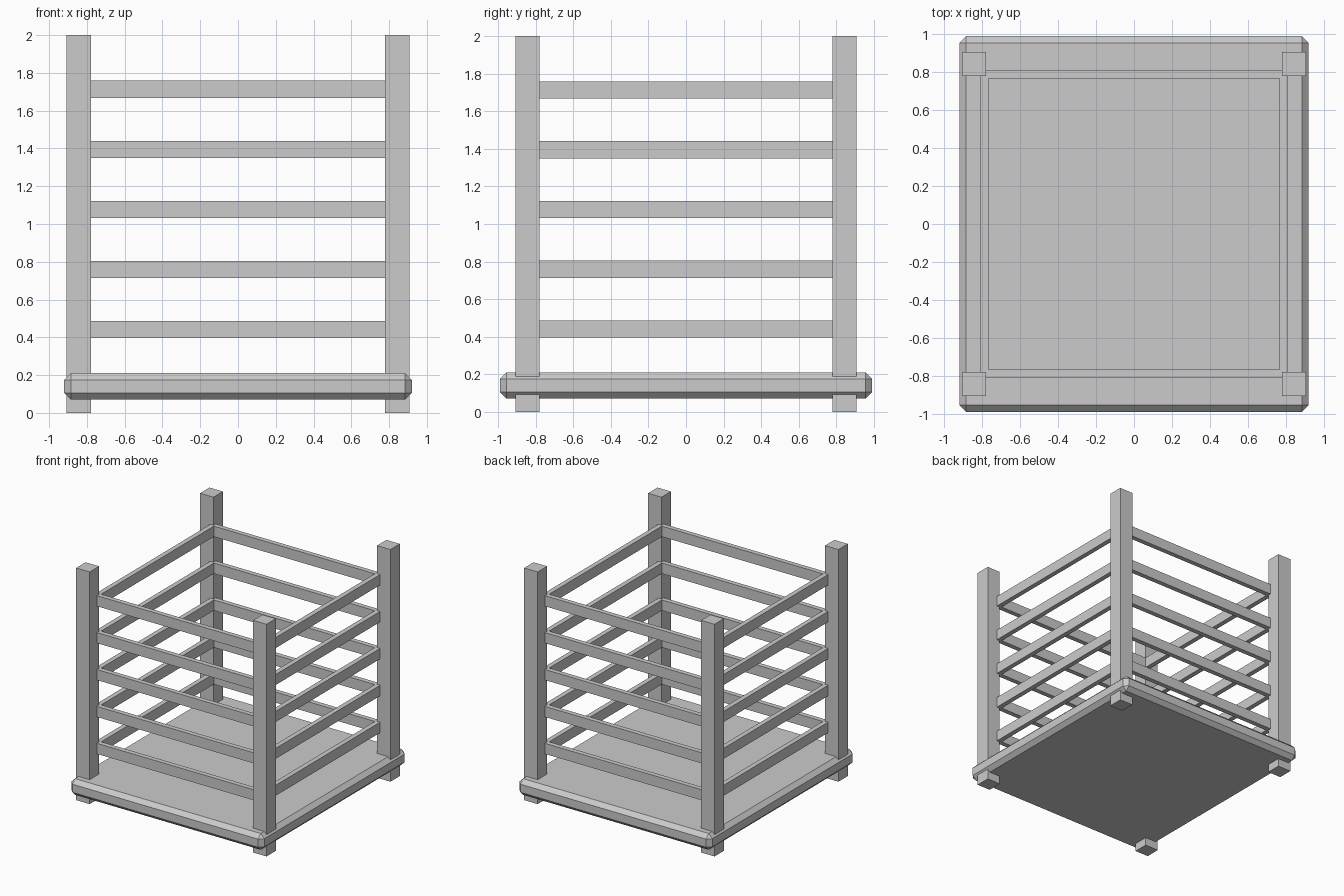
import bpy

if "Cube" in bpy.data.objects:
    bpy.data.objects.remove(bpy.data.objects["Cube"])


def box(name, center, size):
    bpy.ops.mesh.primitive_cube_add(size=1, location=center)
    ob = bpy.context.object
    ob.name = name
    ob.scale = size
    bpy.ops.object.transform_apply(location=False, rotation=False, scale=True)
    return ob


# Base platform, chamfered on every edge
base = box("base_platform", (0, 0, 0.14), (1.84, 1.98, 0.14))
bevel = base.modifiers.new("chamfer", 'BEVEL')
bevel.width = 0.035
bevel.segments = 1

# Corner posts, running through the base to form the feet
POST = 0.843
for sx, side in ((-1, "left"), (1, "right")):
    for sy, end in ((-1, "front"), (1, "back")):
        box(f"{end}_{side}_post", (sx * POST, sy * POST, 1), (0.128, 0.128, 2))

# Five levels of slats on all four sides, meeting at the posts
SLAT, THICK, HEIGHT = 0.788, 0.042, 0.091
outer = 2 * SLAT + THICK
inner = 2 * SLAT - THICK
for i in range(5):
    z = 0.441 + 0.318 * i
    for s, end, side in ((-1, "front", "left"), (1, "back", "right")):
        box(f"{end}_slat_{i + 1}", (0, s * SLAT, z), (outer, THICK, HEIGHT))
        box(f"{side}_slat_{i + 1}", (s * SLAT, 0, z), (THICK, inner, HEIGHT))
